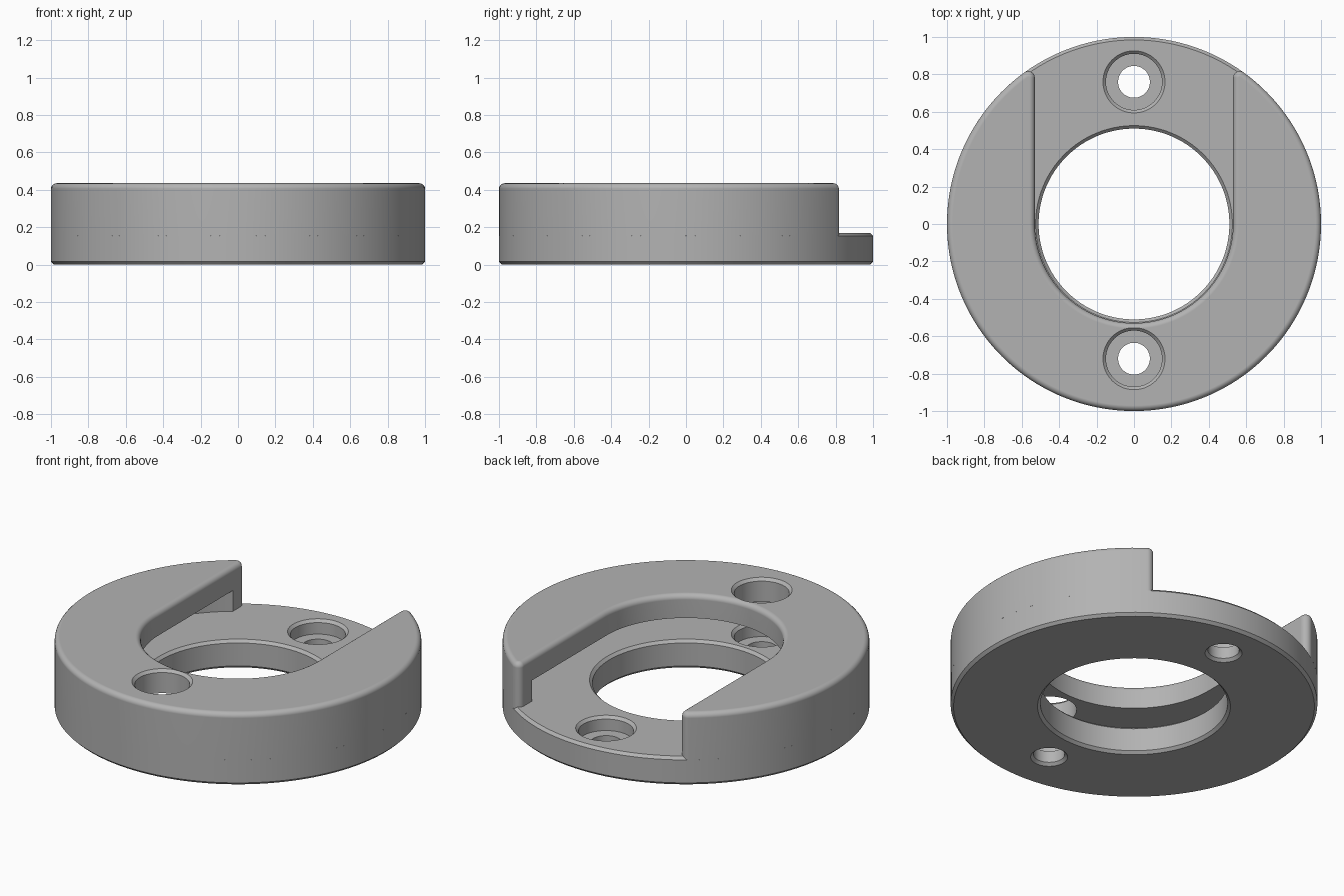
import bpy
import bmesh
from math import sin, cos, pi, atan2, sqrt

old = bpy.data.objects.get("Cube")
if old:
    bpy.data.objects.remove(old, do_unlink=True)

# Main sizes
HEIGHT, FLOOR, LIP_UNDER = 0.435, 0.17, 0.295
OUTER, HOLE, SLOT = 1.0, 0.51, 0.53
TIP_R, FILLET, CH = 0.035, 0.03, 0.016
POCKET_R = 0.885
BORE, SCREW = 0.15, 0.085
BACK_Y, FRONT_Y = 0.76, -0.72

grey = bpy.data.materials.new("plain grey")
grey.use_nodes = True
colour = (0.45, 0.45, 0.45, 1)
grey.diffuse_color = colour
grey.node_tree.nodes["Principled BSDF"].inputs["Base Color"].default_value = colour


def finish(name, bm):
    bmesh.ops.recalc_face_normals(bm, faces=bm.faces)
    mesh = bpy.data.meshes.new(name)
    bm.to_mesh(mesh)
    bm.free()
    mesh.materials.append(grey)
    obj = bpy.data.objects.new(name, mesh)
    bpy.context.collection.objects.link(obj)
    return obj


def loft(name, loops, closed=False):
    """Skin equal-length point loops; cap the ends or join last to first."""
    bm = bmesh.new()
    rings = [[bm.verts.new(p) for p in loop] for loop in loops]
    n = len(rings[0])
    pairs = list(zip(rings, rings[1:]))
    if closed:
        pairs.append((rings[-1], rings[0]))
    else:
        bm.faces.new(rings[0])
        bm.faces.new(rings[-1])
    for a, b in pairs:
        for i in range(n):
            j = (i + 1) % n
            bm.faces.new((a[i], a[j], b[j], b[i]))
    return finish(name, bm)


def lathe(name, profile, y=0, n=64, closed=False):
    loops = [[(r * cos(2 * pi * i / n), y + r * sin(2 * pi * i / n), z)
              for i in range(n)] for r, z in profile]
    return loft(name, loops, closed)


def cut(obj, cutter):
    cutter.hide_render = True
    bpy.context.view_layer.objects.active = obj
    mod = obj.modifiers.new("cut", 'BOOLEAN')
    mod.operation, mod.solver, mod.object = 'DIFFERENCE', 'EXACT', cutter
    bpy.ops.object.modifier_apply(modifier=mod.name)
    bpy.data.objects.remove(cutter, do_unlink=True)


def arc(cx, cy, r, a, b, n):
    return [(cx + r * cos(a + (b - a) * i / n), cy + r * sin(a + (b - a) * i / n))
            for i in range(n + 1)]


def horseshoe(d, z):
    """U-shaped outline pulled inward by d."""
    cx = SLOT + TIP_R
    cy = sqrt((OUTER - TIP_R) ** 2 - cx ** 2)
    t = atan2(cy, cx)
    pts = arc(0, 0, OUTER - d, -pi - t, t, 120)
    pts += arc(cx, cy, TIP_R - d, t, pi, 8)[1:]
    pts += arc(0, 0, SLOT + d, 0, -pi, 64)
    pts += arc(-cx, cy, TIP_R - d, 0, pi - t, 8)[:-1]
    return [(x, y, z) for x, y in pts]


# Base ring with chamfered rims
base = lathe("base_ring", [
    (HOLE + CH, 0), (OUTER - CH, 0), (OUTER, CH), (OUTER, FLOOR - CH),
    (OUTER - CH, FLOOR), (HOLE + CH, FLOOR), (HOLE, FLOOR - CH), (HOLE, CH)],
    n=128, closed=True)

# Stepped screw holes through the base
for y in (BACK_Y, FRONT_Y):
    seat = FLOOR / 2
    cut(base, lathe("screw_cutter", [
        (SCREW + 2 * CH, -CH), (SCREW, CH), (SCREW, seat), (BORE, seat),
        (BORE, FLOOR - CH), (BORE + 2 * CH, FLOOR + CH)], y))

# Raised horseshoe wall with a rounded top edge
layers = [(0, FLOOR - CH)]
for k in range(6):
    a = k / 5 * pi / 2
    layers.append((FILLET * (1 - cos(a)), HEIGHT - FILLET * (1 - sin(a))))
wall = loft("horseshoe_wall", [horseshoe(d, z) for d, z in layers])

# Round pocket under the lip, and the screw access hole in the lip
cut(wall, lathe("pocket_cutter", [(POCKET_R, 0), (POCKET_R, LIP_UNDER)], n=128))
cut(wall, lathe("access_cutter", [
    (BORE, FLOOR), (BORE, HEIGHT - CH), (BORE + 2 * CH, HEIGHT + CH)], FRONT_Y))

# Smooth shading with crisp edges
for obj in (base, wall):
    bpy.ops.object.select_all(action='DESELECT')
    obj.select_set(True)
    bpy.context.view_layer.objects.active = obj
    bpy.ops.object.shade_smooth_by_angle(angle=pi / 6)
    mod = obj.modifiers.new("even_normals", 'WEIGHTED_NORMAL')
    mod.keep_sharp = True
